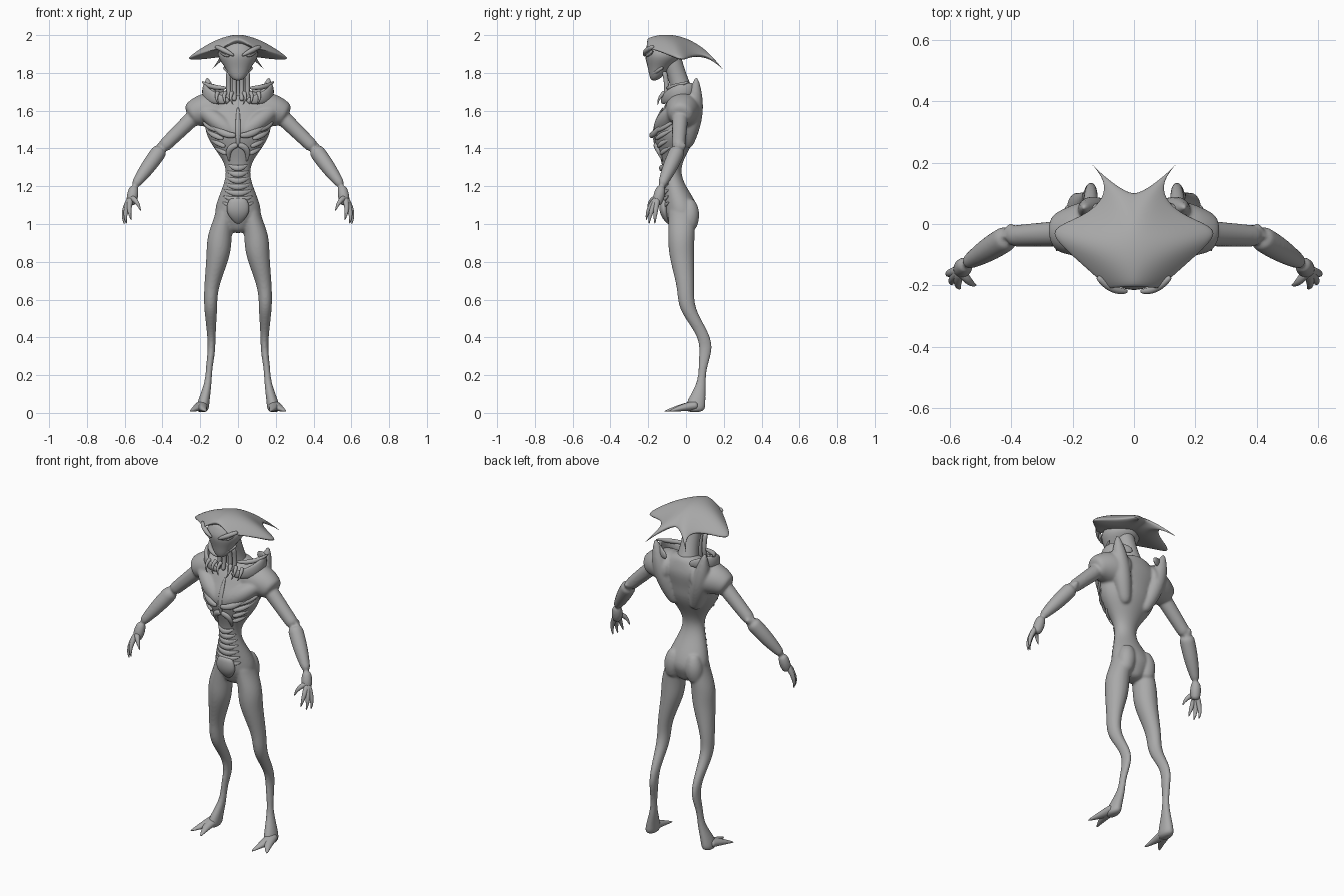
import bpy, bmesh, math
from mathutils import Vector

cube = bpy.data.objects.get("Cube")
if cube:
    bpy.data.objects.remove(cube)

GREY = (0.4, 0.4, 0.4, 1)
skin = bpy.data.materials.new("grey_skin")
skin.use_nodes = True
skin.diffuse_color = GREY
skin.node_tree.nodes["Principled BSDF"].inputs["Base Color"].default_value = GREY
SIDES = 12
STEPS = 6
ANGLES = [math.tau * i / SIDES for i in range(SIDES)]


def loft(bm, rings):
    """Bridge rings of points and close both ends."""
    loops = [[bm.verts.new(point) for point in ring] for ring in rings]
    for low, high in zip(loops, loops[1:]):
        for i in range(SIDES):
            j = (i + 1) % SIDES
            bm.faces.new((low[i], low[j], high[j], high[i]))
    bm.faces.new(loops[0][::-1])
    bm.faces.new(loops[-1])


def blend(keys, z):
    """Ease between keyed sections of height, centre x, centre y, half width, half depth."""
    for low, high in zip(keys, keys[1:]):
        if z <= high[0]:
            break
    t = (z - low[0]) / (high[0] - low[0])
    t = t * t * (3 - 2 * t)
    return [a + (b - a) * t for a, b in zip(low[1:], high[1:])]


def column(bm, keys, count):
    """Upright loft through keyed sections."""
    rings = []
    bottom, top = keys[0][0], keys[-1][0]
    for i in range(count + 1):
        z = min(top, bottom + (top - bottom) * i / count)
        x, y, wide, deep = blend(keys, z)
        rings.append([(x + wide * math.cos(a), y + deep * math.sin(a), z) for a in ANGLES])
    loft(bm, rings)


def limb(bm, points, start, end, bulge=0.0, flat=1.0, up=(0, 1, 0)):
    """Tapered tube on a Bezier path; flat scales its section along up."""
    path = []
    for i in range(STEPS + 1):
        level = [Vector(point) for point in points]
        while len(level) > 1:
            level = [a.lerp(b, i / STEPS) for a, b in zip(level, level[1:])]
        path.append(level[0])
    rings = []
    for i, centre in enumerate(path):
        t = i / STEPS
        radius = start + (end - start) * t + bulge * math.sin(math.pi * t)
        along = (path[min(i + 1, STEPS)] - path[max(i - 1, 0)]).normalized()
        side = along.cross(Vector(up)).normalized()
        top = side.cross(along) * flat
        rings.append([centre + (side * math.cos(a) + top * math.sin(a)) * radius for a in ANGLES])
    loft(bm, rings)


def mirror(bm):
    """Copy everything built so far to the other side."""
    copied = bmesh.ops.duplicate(bm, geom=bm.verts[:] + bm.edges[:] + bm.faces[:])["geom"]
    for element in copied:
        if isinstance(element, bmesh.types.BMVert):
            element.co.x *= -1


def finish(name, bm, levels=1):
    bmesh.ops.recalc_face_normals(bm, faces=bm.faces)
    mesh = bpy.data.meshes.new(name)
    bm.to_mesh(mesh)
    bm.free()
    mesh.materials.append(skin)
    mesh.shade_smooth()
    part = bpy.data.objects.new(name, mesh)
    bpy.context.collection.objects.link(part)
    rounding = part.modifiers.new("rounding", 'SUBSURF')
    rounding.levels = rounding.render_levels = levels
    return part


TORSO = [(.95, 0, -.02, .05, .05), (1.05, 0, -.02, .13, .095), (1.28, 0, -.075, .065, .05),
         (1.5, 0, -.06, .18, .12), (1.63, 0, -.02, .21, .1), (1.72, 0, 0, .06, .05)]
LEG = [(0, .19, .045, .037, .06), (.2, .155, .085, .018, .021), (.35, .14, .105, .021, .035),
       (.6, .145, 0, .037, .045), (.9, .1, -.025, .068, .072), (1.1, .065, -.02, .05, .075)]
SKULL = [(1.757, 0, -.17, .02, .015), (1.8, 0, -.15, .06, .05),
         (1.9, 0, -.115, .115, .108), (1.97, 0, -.11, .08, .08)]
SHOULDER, ELBOW = (.22, -.03, 1.58), (.405, -.04, 1.4)
WRIST, PALM = (.55, -.13, 1.2), (.567, -.155, 1.1)


def front(x, z, lift=0.0):
    """Point on the front of the torso, lifted off the skin."""
    middle, y, wide, deep = blend(TORSO, z)
    return (x, y - lift - deep * math.sqrt(max(0, 1 - (x / wide) ** 2)), z)


# Body: torso, shoulders, arms and legs blended into one skin
bm = bmesh.new()
column(bm, LEG, 22)
limb(bm, [(.06, -.01, 1.6), (.18, -.02, 1.62), (.265, -.03, 1.57)], .1, .058, .015)
limb(bm, [SHOULDER, ELBOW], .045, .036)
limb(bm, [ELBOW, WRIST], .043, .022, .008)
limb(bm, [WRIST, PALM], .022, .022, .01)
limb(bm, [ELBOW, (.403, 0, 1.42)], .036, .008, up=(0, 0, 1))
# breast, shoulder blade fin and buttock masses
limb(bm, [(.02, -.14, 1.47), (.1, -.13, 1.54), (.2, -.06, 1.61)], .03, .03, .02)
limb(bm, [(.06, 0, 1.4), (.14, .05, 1.6), (.165, .055, 1.78)], .03, .008, .035)
limb(bm, [(.06, .01, 1.13), (.07, .03, 1.06), (.075, .01, .97)], .03, .04, .018)
mirror(bm)
column(bm, TORSO, 16)
body = finish("body", bm, 2)
skin_blend = body.modifiers.new("blend", 'REMESH')
skin_blend.mode = 'VOXEL'
skin_blend.voxel_size = .007
skin_blend.use_smooth_shade = True
soften = body.modifiers.new("soften", 'SMOOTH')
soften.iterations = 5

# Feet: two pointed toes each
bm = bmesh.new()
for tip in ((.255, -.09, .008), (.17, -.115, .008)):
    limb(bm, [(.19, .06, .04), (.2, 0, .035), tip], .036, .004, .008, .75, (0, 0, 1))
mirror(bm)
finish("toes", bm)

# Hands: curved clawed fingers and thumb
bm = bmesh.new()
for tip in ((.602, -.165, 1), (.59, -.195, 1), (.565, -.21, 1.02), (.515, -.2, 1.07)):
    bend = Vector(tip) + Vector((.02, 0, .06))
    limb(bm, [(.567, -.15, 1.14), bend, tip], .017, .002, .003)
mirror(bm)
finish("fingers", bm)

# Belly plates: overlapping bands with a drooping middle, and the pelvic shield
bm = bmesh.new()
for k in range(7):
    z, half = 1.315 - k / 30, .052 + k / 180
    limb(bm, [front(-half, z), front(0, z - .04, .03), front(half, z)], .004, .004, .013, .6)
limb(bm, [front(0, 1.14), front(0, 1.06, .01), front(0, 1)], .045, .008, .035, .4)
finish("belly_plates", bm)

# Chest ridges: rib arch, breast folds and flank ribs around the breastbone
bm = bmesh.new()
limb(bm, [front(0, 1.42), front(.07, 1.41, .01), front(.045, 1.33)], .014, .004, .008, .7)
limb(bm, [front(.01, 1.47, .01), front(.08, 1.46, .02), front(.155, 1.54)], .012, .005, .01, .7)
for k in range(4):
    z, half = 1.39 + k / 25, .112 + k / 50
    limb(bm, [front(half / 2, z - .02), front(half, z, .02), (half + .02, -.04, z + .05)],
         .01, .004, .008, .7)
mirror(bm)
limb(bm, [front(0, 1.62), front(0, 1.5, .01), front(0, 1.41)], .006, .008, .008, .6)
finish("chest_ridges", bm)

# Neck with tendons
bm = bmesh.new()
for x in (.02, .05):
    limb(bm, [(x, -.115, 1.65), (x, -.09, 1.71), (x, -.115, 1.81)], .012, .014)
mirror(bm)
limb(bm, [(0, -.01, 1.65), (0, -.03, 1.75), (0, -.09, 1.9)], .075, .06, -.015)
finish("neck", bm)

# Collar: raised flap sweeping round to the nape, upper rim and front claws
bm = bmesh.new()
limb(bm, [(.04, -.13, 1.65), (.2, -.14, 1.66), (.24, .05, 1.75), (.07, .08, 1.7)],
     .006, .008, .01, 2.5, (0, 0, 1))
limb(bm, [(.06, -.1, 1.72), (.16, -.08, 1.72), (.19, .02, 1.755)], .008, .004, .008)
for x in (.03, .065, .105):
    limb(bm, [(x, -.11, 1.7), (x + .02, -.15, 1.67), (x - .005, -.15, 1.63)], .013, .002)
mirror(bm)
finish("collar", bm)

# Face: wedge shaped skull with eyelids, brow and jaw line
bm = bmesh.new()
for lid in (.01, -.01):
    limb(bm, [(.045, -.212, 1.888), (.075, -.205, 1.9 + lid), (.1, -.175, 1.918)], .004, .004, .004)
limb(bm, [(.02, -.22, 1.89), (.07, -.225, 1.92), (.12, -.17, 1.94)], .006, .01, .006)
limb(bm, [(.01, -.188, 1.785), (.05, -.17, 1.8), (.075, -.12, 1.83)], .006, .008, .003)
mirror(bm)
column(bm, SKULL, 7)
finish("face", bm)

# Eyes
bm = bmesh.new()
limb(bm, [(.05, -.205, 1.889), (.095, -.175, 1.915)], .004, .004, .006)
mirror(bm)
finish("eyes", bm)

# Crest: domed shell whose rim runs from brow to wing tips to trailing horns
RIM = [(.08, -.22, 1.92), (.11, -.19, 1.93), (.25, -.07, 1.89), (.3, -.01, 1.86),
       (.17, .03, 1.89), (.1, .09, 1.9), (.1, .16, 1.87), (.18, .235, 1.765)]
ACROSS = 12
last = len(RIM) - 1
bm = bmesh.new()
top = []
for under in (False, True):
    sheet = []
    for r, rim in enumerate(RIM):
        t = r / last
        ridge_y = -.22 + t / 3
        ridge_z = 2.005 - (t - .35) ** 2 * .22
        row = []
        for i in range(ACROSS + 1):
            u = 2 * i / ACROSS - 1
            out = abs(u)
            if under and (out == 1 or r in (0, last)):
                row.append(top[r][i])
                continue
            y = ridge_y + (rim[1] - ridge_y) * out ** 1.4
            z = ridge_z + (rim[2] - ridge_z) * out ** 1.7
            if under:
                z -= (.01 + .08 * math.sin(math.pi * t)) * (1 - out ** 3)
            row.append(bm.verts.new((rim[0] * u, y, z)))
        sheet.append(row)
    top = top or sheet
    for a, b in zip(sheet, sheet[1:]):
        for i in range(ACROSS):
            bm.faces.new((a[i], a[i + 1], b[i + 1], b[i]))
finish("head_crest", bm, 2)
